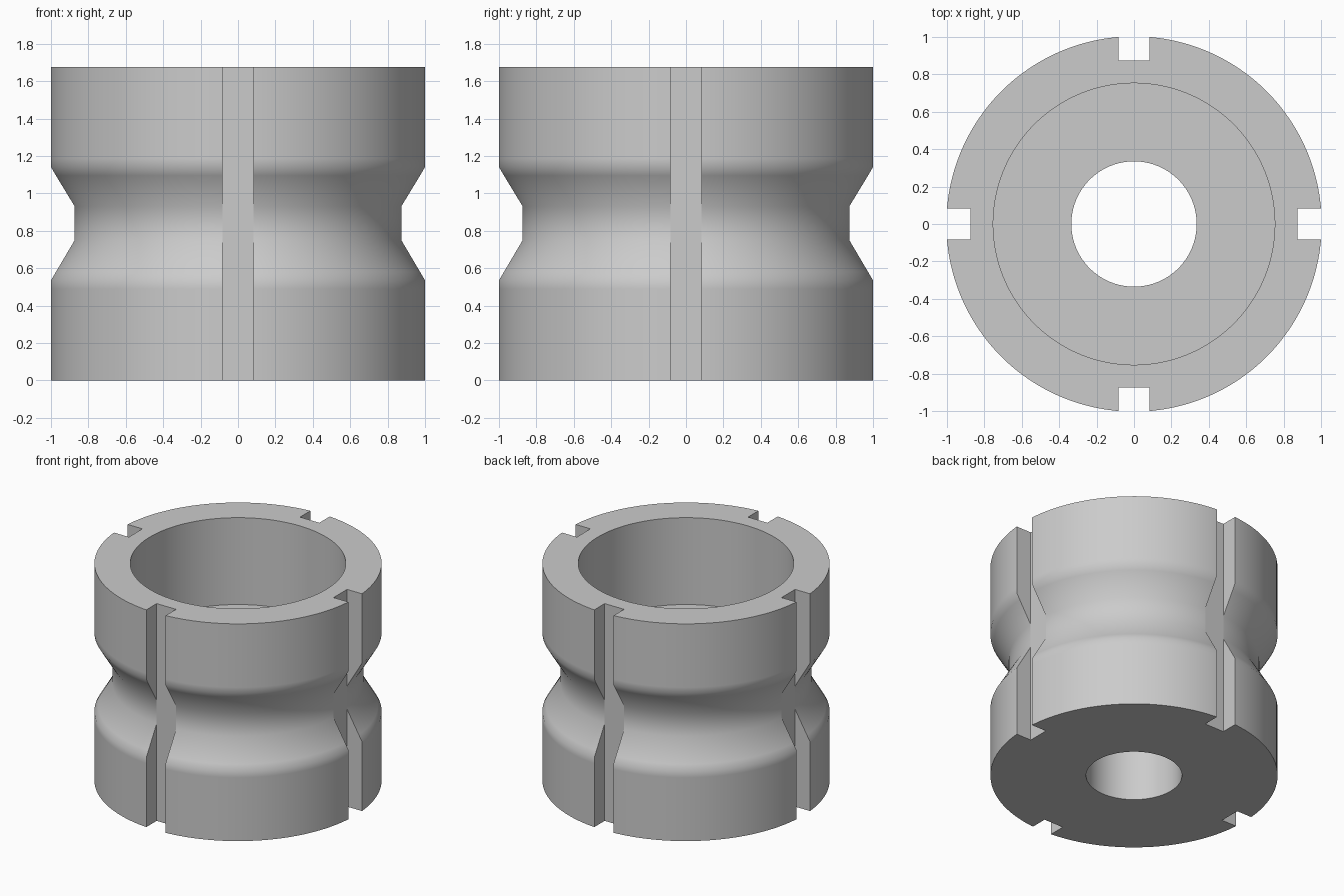
import bpy, bmesh, math
from mathutils import Matrix, Vector

cube = bpy.data.objects.get("Cube")
if cube:
    bpy.data.objects.remove(cube, do_unlink=True)

HEIGHT, OUTER, NECK = 1.675, 1.0034, 0.877
BOWL, BORE, FLOOR_Z = 0.753, 0.335, 1.005
SLOT_WIDTH, SLOT_FLOOR = 0.165, 0.873

grey = bpy.data.materials.new("plain grey")
grey.use_nodes = True
grey.diffuse_color = (0.6, 0.6, 0.6, 1)
grey.node_tree.nodes["Principled BSDF"].inputs["Base Color"].default_value = (0.6, 0.6, 0.6, 1)


def make_object(name, bm):
    bmesh.ops.recalc_face_normals(bm, faces=bm.faces)
    mesh = bpy.data.meshes.new(name)
    bm.to_mesh(mesh)
    bm.free()
    obj = bpy.data.objects.new(name, mesh)
    bpy.context.collection.objects.link(obj)
    mesh.materials.append(grey)
    return obj


# Turned body: outer wall with a waisted groove, wide bowl above a narrow bore
profile = [
    (BORE, 0), (OUTER, 0), (OUTER, 0.49), (OUTER, 0.535), (0.977, 0.58),
    (NECK, 0.75), (NECK, 0.93), (0.977, 1.095), (OUTER, 1.14), (OUTER, 1.185),
    (OUTER, HEIGHT), (BOWL, HEIGHT), (BOWL, FLOOR_Z), (BORE, FLOOR_Z),
]
bm = bmesh.new()
ring = [bm.verts.new((r, 0, z)) for r, z in profile]
edges = [bm.edges.new((a, b)) for a, b in zip(ring, ring[1:] + ring[:1])]
bmesh.ops.spin(bm, geom=ring + edges, cent=(0, 0, 0), axis=(0, 0, 1),
               angle=math.tau, steps=128, use_merge=False)
bmesh.ops.remove_doubles(bm, verts=bm.verts, dist=0.0001)
body = make_object("grooved_collar", bm)

# Four full-height keyway cutters
bm = bmesh.new()
for i in range(4):
    place = (Matrix.Rotation(i * math.pi / 2, 4, "Z")
             @ Matrix.Translation(Vector((SLOT_FLOOR + 0.15, 0, HEIGHT / 2)))
             @ Matrix.Diagonal((0.3, SLOT_WIDTH, HEIGHT + 0.4, 1)))
    bmesh.ops.create_cube(bm, size=1, matrix=place)
cutter = make_object("keyway_cutter", bm)
cutter.hide_render = True

# Cut the keyways, then shade the turned surfaces
cut = body.modifiers.new("keyways", "BOOLEAN")
cut.operation = "DIFFERENCE"
cut.solver = "EXACT"
cut.object = cutter
bpy.ops.object.select_all(action="DESELECT")
body.select_set(True)
bpy.context.view_layer.objects.active = body
bpy.ops.object.modifier_apply(modifier=cut.name)
bpy.data.objects.remove(cutter, do_unlink=True)
bpy.ops.object.shade_smooth_by_angle(angle=math.radians(35))
